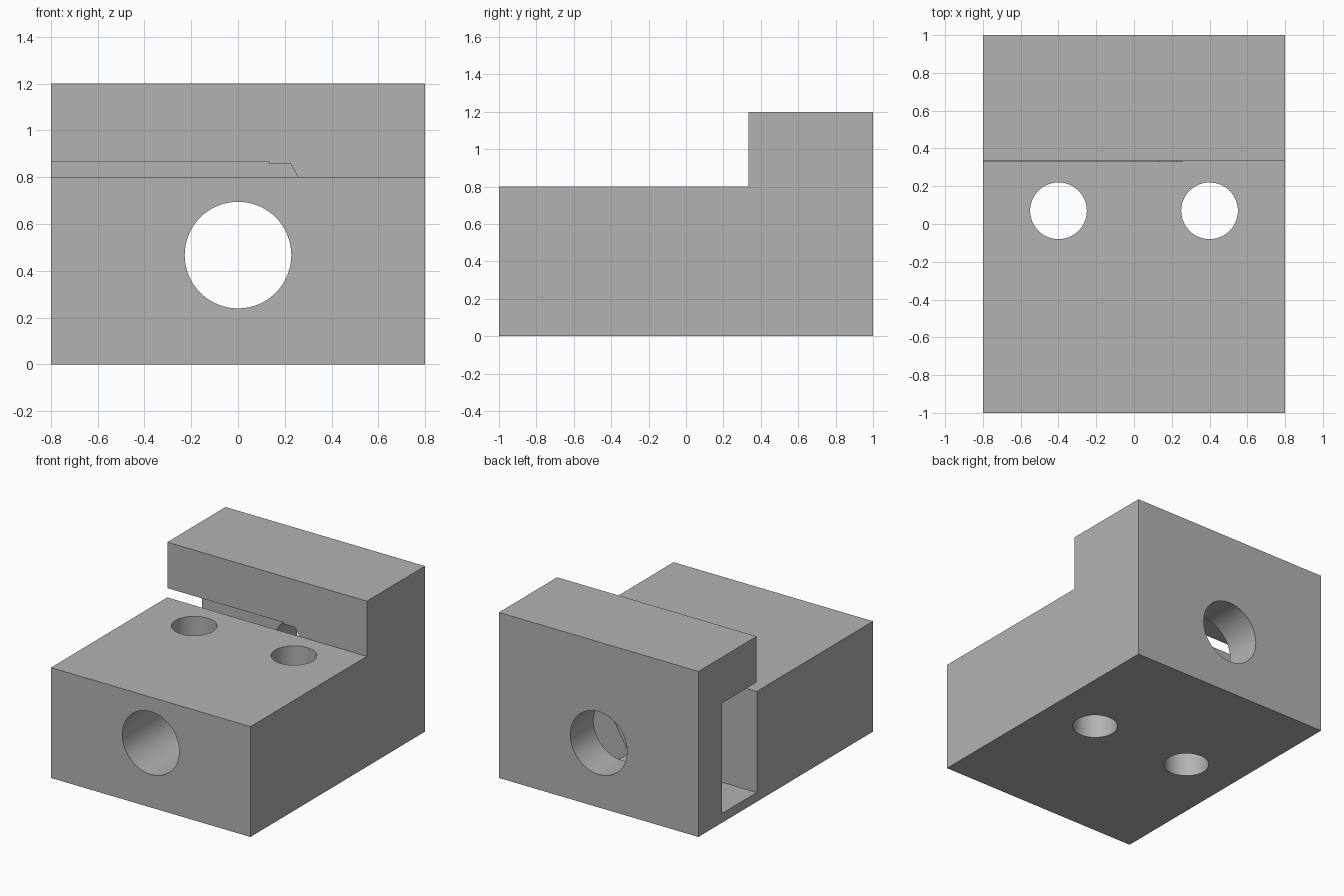
import bpy
import bmesh
import math

cube = bpy.data.objects.get("Cube")
if cube:
    bpy.data.objects.remove(cube, do_unlink=True)

# Plain grey for the whole part
grey = bpy.data.materials.new("plain_grey")
grey.use_nodes = True
colour = (0.45, 0.45, 0.45, 1)
grey.diffuse_color = colour
grey.node_tree.nodes["Principled BSDF"].inputs["Base Color"].default_value = colour


def prism(name, corners, direction):
    """Extrude a closed outline along a direction."""
    bm = bmesh.new()
    face = bm.faces.new([bm.verts.new(c) for c in corners])
    grown = bmesh.ops.extrude_face_region(bm, geom=[face])["geom"]
    bmesh.ops.translate(bm, vec=direction,
                        verts=[v for v in grown if isinstance(v, bmesh.types.BMVert)])
    bmesh.ops.recalc_face_normals(bm, faces=bm.faces)
    mesh = bpy.data.meshes.new(name)
    bm.to_mesh(mesh)
    bm.free()
    mesh.materials.append(grey)
    obj = bpy.data.objects.new(name, mesh)
    bpy.context.collection.objects.link(obj)
    return obj


def rod(name, radius, location, rotation):
    bpy.ops.mesh.primitive_cylinder_add(vertices=72, radius=radius, depth=4,
                                        location=location, rotation=rotation)
    obj = bpy.context.object
    obj.name = name
    obj.data.materials.append(grey)
    return obj


# Stepped block: low front bed with a raised back wall
step_y = 1 / 3
side = [(-1, 0), (1, 0), (1, 1.2), (step_y, 1.2), (step_y, 0.8), (-1, 0.8)]
block = prism("stepped_block", [(-0.8, y, z) for y, z in side], (1.6, 0, 0))

# Nut pocket: side slot ending in a hexagonal seat
axis_z = 0.467
upper = [(-1, 0.4), (0.133, 0.4), (0.133, 0.39), (0.225, 0.39)]
outline = upper + [(0.45, 0)] + [(x, -h) for x, h in reversed(upper)]
pocket = prism("nut_pocket_cutter",
               [(x, 0.332, axis_z + h) for x, h in outline], (0, 0.4, 0))

# Main bore front to back, and two vertical mounting holes
cutters = [pocket, rod("bore_cutter", 0.228, (0, 0, axis_z), (math.pi / 2, 0, 0))]
for x in (-0.4, 0.4):
    cutters.append(rod("mounting_hole_cutter", 0.15, (x, 0.07, 0.5), (0, 0, 0)))

bpy.ops.object.select_all(action="DESELECT")
block.select_set(True)
bpy.context.view_layer.objects.active = block
for cutter in cutters:
    cutter.hide_render = True
    cut = block.modifiers.new("cut", "BOOLEAN")
    cut.operation = "DIFFERENCE"
    cut.solver = "EXACT"
    cut.object = cutter
    bpy.ops.object.modifier_apply(modifier=cut.name)
for cutter in cutters:
    bpy.data.objects.remove(cutter, do_unlink=True)

bpy.ops.object.shade_smooth_by_angle(angle=math.radians(30))
